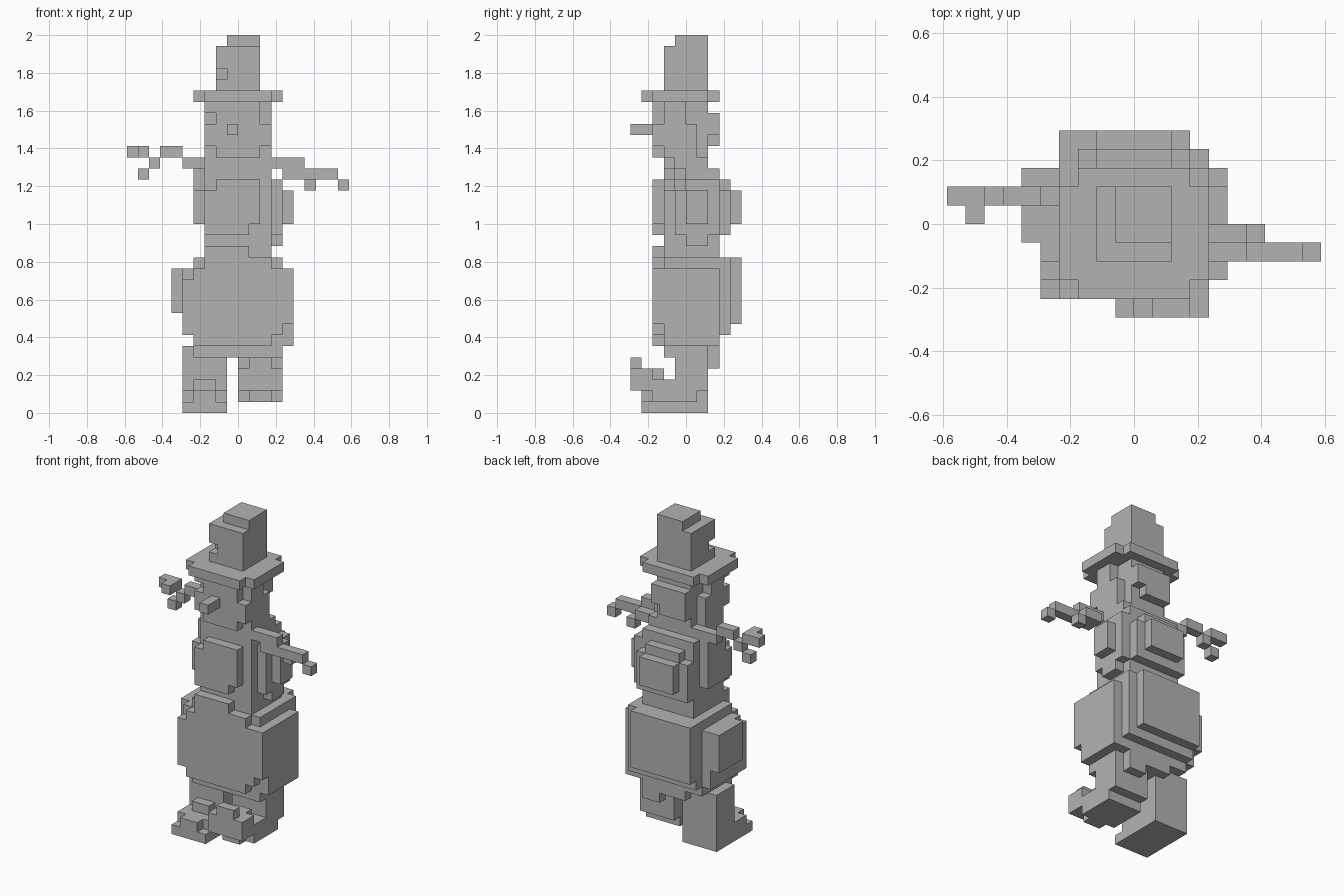
import bpy
import bmesh
from mathutils import Vector

cube = bpy.data.objects.get("Cube")
if cube:
    bpy.data.objects.remove(cube, do_unlink=True)

UNIT = 1 / 17          # edge of one block
filled = set()         # every block cell already in use
parts = {}             # part name -> its own cells

grey = bpy.data.materials.new("plain_grey")
grey.use_nodes = True
colour = (0.45, 0.45, 0.45, 1)
grey.diffuse_color = colour
grey.node_tree.nodes["Principled BSDF"].inputs["Base Color"].default_value = colour


def add(part, x, y, z):
    """Fill a block range, each axis given as (start, end)."""
    own = parts.setdefault(part, set())
    for i in range(*x):
        for j in range(*y):
            for k in range(*z):
                if (i, j, k) not in filled:
                    filled.add((i, j, k))
                    own.add((i, j, k))


def carve(part, x, y, z):
    """Empty a block range of one part."""
    gone = {(i, j, k) for i in range(*x) for j in range(*y) for k in range(*z)}
    gone &= parts[part]
    parts[part] -= gone
    filled.difference_update(gone)


def build(part):
    """Skin the exposed sides of a part and merge them into large flat faces."""
    bm = bmesh.new()
    corners = {}

    def corner(p):
        key = tuple(p)
        if key not in corners:
            corners[key] = bm.verts.new(Vector(key) * UNIT)
        return corners[key]

    for cell in sorted(parts[part]):
        for axis in range(3):
            for side in (0, 1):
                near = list(cell)
                near[axis] += 2 * side - 1
                if tuple(near) in filled:
                    continue
                ring = []
                for a, b in ((0, 0), (1, 0), (1, 1), (0, 1)):
                    p = list(cell)
                    p[axis] += side
                    p[(axis + 1) % 3] += a
                    p[(axis + 2) % 3] += b
                    ring.append(corner(p))
                bm.faces.new(ring if side else ring[::-1])
    bmesh.ops.dissolve_limit(bm, angle_limit=0.01, verts=bm.verts, edges=bm.edges)
    mesh = bpy.data.meshes.new(part)
    bm.to_mesh(mesh)
    bm.free()
    mesh.materials.append(grey)
    bpy.context.collection.objects.link(bpy.data.objects.new(part, mesh))


# Tall hat: crown with a stepped top and a chipped front corner
add("hat_crown", (-2, 2), (-2, 2), (29, 33))
add("hat_crown", (-1, 2), (-1, 2), (33, 34))
carve("hat_crown", (-2, -1), (-2, -1), (30, 31))
add("hat_brim", (-4, 4), (-3, 2), (28, 29))
add("hat_brim", (-3, 3), (-4, 3), (28, 29))

# Head with a flat back bump and a long nose
add("head", (-2, 2), (-3, 2), (23, 28))
add("head", (-3, 3), (-3, 1), (24, 26))
add("head", (-3, 3), (-2, 1), (23, 24))
add("head", (-3, 3), (-2, 0), (26, 27))
add("head", (-3, 2), (-3, 0), (27, 28))
add("head", (2, 3), (-2, 0), (27, 28))
add("head", (-2, 2), (2, 3), (24, 27))
carve("head", (1, 2), (2, 3), (24, 25))
add("nose", (-1, 0), (-5, -3), (25, 26))

# Middle ball: core, front, back and side bumps, shoulders
add("chest", (-3, 3), (-2, 3), (15, 21))
add("chest", (-3, 2), (-3, -2), (17, 20))
add("chest", (-2, 2), (-3, -2), (20, 21))
add("chest", (-3, 1), (-3, -2), (16, 17))
add("chest", (-3, 3), (3, 4), (16, 20))
add("chest", (-2, 2), (3, 4), (20, 21))
add("chest", (-2, 2), (4, 5), (17, 20))
add("chest", (-4, -3), (-2, 2), (17, 20))
add("chest", (-4, -3), (-1, 2), (20, 22))
add("chest", (3, 4), (-1, 3), (16, 21))
add("chest", (3, 4), (0, 2), (15, 16))
add("chest", (4, 5), (0, 2), (17, 20))
add("chest", (-3, 3), (-2, 3), (21, 22))
add("chest", (-3, 3), (-2, 2), (22, 23))

# Twig arm on the left, hanging down
add("left_arm", (3, 6), (-2, -1), (22, 23))
add("left_arm", (4, 9), (-2, -1), (21, 22))
add("left_arm", (4, 6), (-1, 0), (21, 22))
add("left_arm", (6, 7), (-1, 0), (20, 21))
add("left_arm", (9, 10), (-2, -1), (20, 21))

# Twig arm on the right, raised
add("right_arm", (-5, -3), (1, 2), (22, 23))
add("right_arm", (-7, -5), (1, 2), (23, 24))
add("right_arm", (-8, -7), (1, 2), (22, 23))
add("right_arm", (-10, -8), (1, 2), (23, 24))
add("right_arm", (-9, -8), (0, 1), (23, 24))
add("right_arm", (-9, -8), (1, 2), (21, 22))

# Big lower ball with stepped top, bottom and bumps
add("belly", (-5, 5), (-3, 3), (6, 13))
carve("belly", (-5, -4), (-3, 3), (6, 7))
carve("belly", (-5, -4), (-3, -2), (12, 13))
carve("belly", (4, 5), (-3, -2), (6, 8))
carve("belly", (3, 4), (-3, -2), (6, 7))
add("belly", (-4, 4), (-2, 4), (13, 14))
add("belly", (-3, 3), (-3, -2), (13, 14))
add("belly", (-3, 3), (-2, 3), (14, 15))
add("belly", (-3, 1), (-3, -2), (14, 15))
add("belly", (-4, 4), (3, 4), (7, 13))
add("belly", (-4, 3), (4, 5), (8, 14))
add("belly", (-6, -5), (-1, 3), (9, 13))
add("belly", (-4, 4), (-2, 2), (5, 6))
add("belly", (-2, 3), (2, 3), (5, 6))
add("belly", (1, 3), (2, 3), (4, 5))

# Right leg stands flat on the ground
add("right_leg", (-5, -1), (-1, 2), (0, 6))
add("right_foot", (-5, -1), (-4, -1), (0, 1))
add("right_foot", (-5, -1), (-3, -1), (1, 2))
add("right_foot", (-4, -2), (-4, -3), (1, 2))
add("right_foot", (-4, -2), (-2, -1), (2, 3))

# Left leg is lifted, with its toes turned up
add("left_leg", (0, 4), (-1, 2), (1, 5))
carve("left_leg", (0, 4), (1, 2), (1, 2))
add("left_foot", (0, 4), (-3, -1), (1, 3))
add("left_foot", (1, 3), (-4, -3), (1, 2))
add("left_foot", (0, 4), (-5, -3), (2, 4))
add("left_foot", (1, 3), (-3, -2), (3, 4))
add("left_foot", (1, 3), (-5, -4), (4, 5))

for name in parts:
    build(name)
